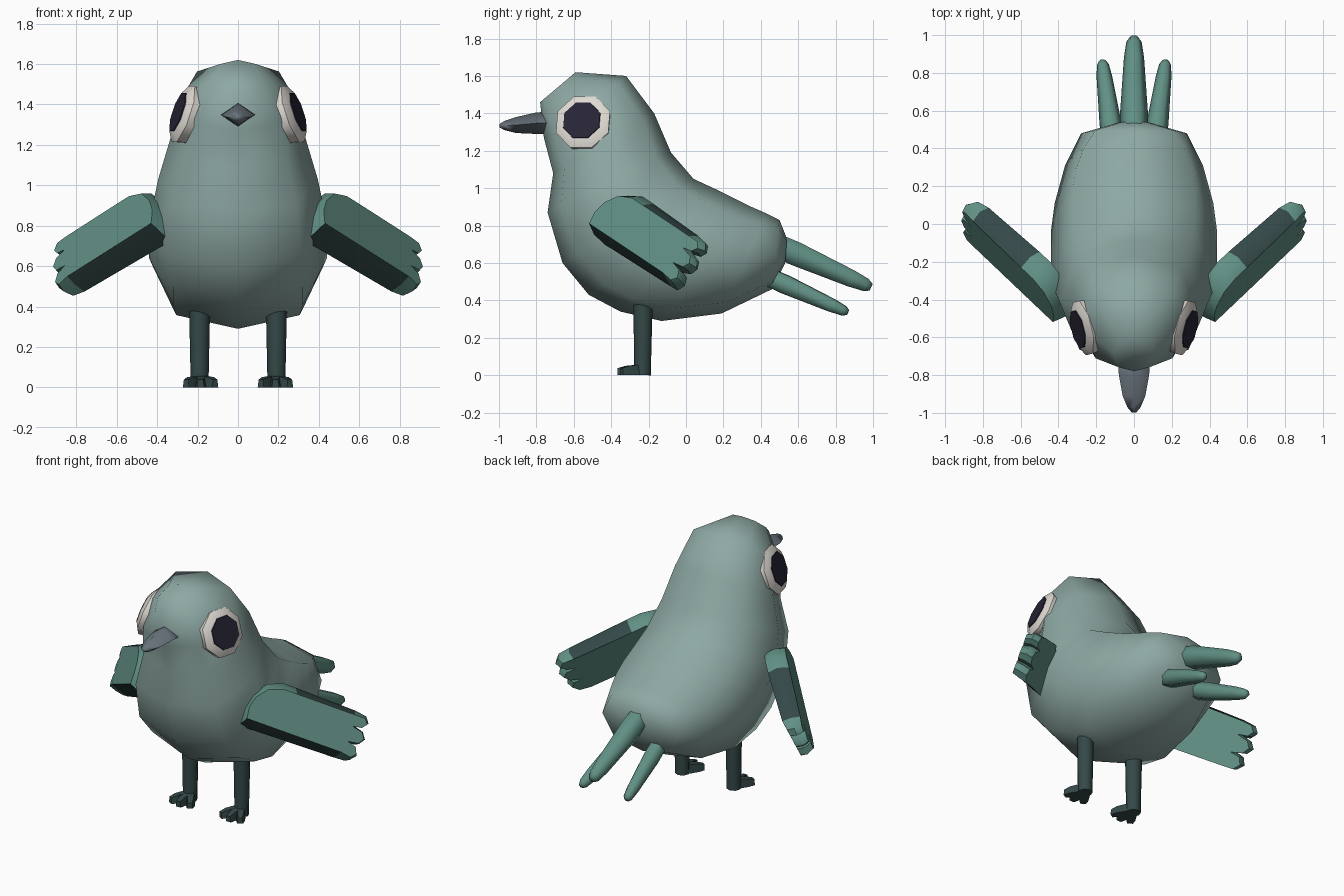
import bpy, bmesh, math
from mathutils import Vector

if "Cube" in bpy.data.objects:
    bpy.data.objects.remove(bpy.data.objects["Cube"], do_unlink=True)


def material(name, rgb):
    m = bpy.data.materials.new(name)
    m.use_nodes = True
    m.diffuse_color = (*rgb, 1)
    bsdf = m.node_tree.nodes["Principled BSDF"]
    bsdf.inputs["Base Color"].default_value = (*rgb, 1)
    bsdf.inputs["Roughness"].default_value = 0.8
    return m


SAGE = material("sage_body", (0.27, 0.395, 0.37))
GREEN = material("feather_green", (0.12, 0.28, 0.235))
DARK = material("dark_green", (0.034, 0.066, 0.064))
GREY = material("beak_grey", (0.14, 0.17, 0.20))
WHITE = material("eye_white", (0.76, 0.72, 0.67))
BLACK = material("pupil_dark", (0.02, 0.018, 0.036))


def loft(name, rings, mats, angle=50, mirror=False, rule=None):
    """Skin closed rings of points, cap both ends; rule(side) gives a side's material."""
    bm = bmesh.new()
    loops = [[bm.verts.new(p) for p in r] for r in rings]
    n = len(loops[0])
    for a, b in zip(loops, loops[1:]):
        for i in range(n):
            j = (i + 1) % n
            f = bm.faces.new((a[i], a[j], b[j], b[i]))
            f.material_index = rule(i) if rule else 0
    bm.faces.new(loops[0][::-1])
    bm.faces.new(loops[-1])
    bmesh.ops.recalc_face_normals(bm, faces=bm.faces)
    mesh = bpy.data.meshes.new(name)
    bm.to_mesh(mesh)
    bm.free()
    for m in mats:
        mesh.materials.append(m)
    ob = bpy.data.objects.new(name, mesh)
    bpy.context.collection.objects.link(ob)
    bpy.ops.object.select_all(action='DESELECT')
    ob.select_set(True)
    bpy.context.view_layer.objects.active = ob
    bpy.ops.object.shade_smooth_by_angle(angle=math.radians(angle))
    if mirror:
        ob.modifiers.new("Mirror", 'MIRROR')
    return ob


def ring(centre, u, v, n=8, turn=0.0, square=(1.0, 1.0)):
    """Ellipse of n points spanned by half axes u and v; square pushes out every second point."""
    c, u, v = Vector(centre), Vector(u), Vector(v)
    pts = []
    for i in range(n):
        a = turn + math.tau * i / n
        ku, kv = square if i % 2 else (1, 1)
        pts.append(c + u * math.cos(a) * ku + v * math.sin(a) * kv)
    return pts


def tube(name, path, radii, mat, n=6, **kw):
    """Tapered round tube along a straight path of points."""
    pts = [Vector(p) for p in path]
    d = (pts[-1] - pts[0]).normalized()
    u = d.orthogonal().normalized() if abs(d.z) > 0.9 else d.cross((0, 0, 1)).normalized()
    v = d.cross(u)
    return loft(name, [ring(p, u * r, v * r, n) for p, r in zip(pts, radii)], [mat], **kw)


# Body: slanted rings given by back point (y, z), belly point (y, z), half width
sections = [
    ((-0.59, 1.62), (-0.78, 1.46), 0.11),
    ((-0.32, 1.60), (-0.76, 1.27), 0.278),
    ((-0.17, 1.40), (-0.71, 1.08), 0.332),
    ((-0.08, 1.19), (-0.74, 0.87), 0.395),
    ((0.04, 1.05), (-0.66, 0.60), 0.438),
    ((0.19, 0.98), (-0.52, 0.43), 0.44),
    ((0.27, 0.94), (-0.35, 0.34), 0.44),
    ((0.35, 0.90), (-0.13, 0.29), 0.42),
    ((0.43, 0.865), (0.19, 0.33), 0.365),
    ((0.50, 0.83), (0.46, 0.46), 0.28),
    ((0.54, 0.73), (0.53, 0.60), 0.09),
]
rings = []
for back, belly, w in sections:
    b, f = Vector((0, *back)), Vector((0, *belly))
    rings.append(ring((b + f) / 2, (b - f) / 2, (w, 0, 0), square=(1.1, 1.03)))
loft("body", rings, [SAGE], angle=85)

# Beak: diamond section tapering to the tip
loft("beak", [ring((0, y, (t + b) / 2), (w, 0, 0), (0, 0, (t - b) / 2), 4)
              for y, t, b, w in [(-0.70, 1.41, 1.29, 0.088), (-0.80, 1.405, 1.29, 0.08),
                                 (-0.91, 1.38, 1.295, 0.06), (-0.97, 1.36, 1.31, 0.035),
                                 (-0.998, 1.343, 1.325, 0.012)]],
     [GREY], angle=100)

# Eyes: octagonal white dome with a thin dark plate on it
normal = Vector((1, -0.25, 0.34)).normalized()
u = normal.cross((0, 0, 1)).normalized()
v = u.cross(normal)
centre = Vector((0.268, -0.55, 1.353))


def eye_ring(offset, r):
    return ring(centre + normal * offset, u * r, v * r, 8, math.pi / 8)


loft("eye_white", [eye_ring(-0.06, 0.145), eye_ring(0.004, 0.156), eye_ring(0.03, 0.114)],
     [WHITE], angle=60, mirror=True)
loft("pupil", [eye_ring(0.029, 0.108), eye_ring(0.035, 0.106)], [BLACK], mirror=True)

# Wings: flat outline with three feather tips, rounded edges, thinner towards the end
along = Vector((0.664, 0.622, -0.415)).normalized()
out = Vector((0.75, -0.56, 0.36))
out = (out - along * out.dot(along)).normalized()
chord = out.cross(along)
root = Vector((0.45, -0.50, 0.80))
outline = [(-0.03, 0), (-0.04, 0.07), (-0.02, 0.14), (0.04, 0.21), (0.13, 0.24),
           (0.22, 0.24), (0.61, 0.24), (0.68, 0.24), (0.705, 0.21), (0.68, 0.18),
           (0.62, 0.17), (0.69, 0.155), (0.715, 0.12), (0.69, 0.085), (0.62, 0.075),
           (0.68, 0.06), (0.70, 0.02), (0.67, -0.01), (0.60, 0)]
TOP_EDGE, BOTTOM_EDGE = 5, len(outline) - 1


def wing_layer(depth, widen, drop, tip_depth, tip_extra):
    """Outline at a depth below the outer face, widened in chord, with its own tip depth."""
    pts = []
    for s, t in outline:
        taper = max(0.0, s - 0.55) / 0.17
        t += (t * widen - drop) * (1 - 0.7 * taper)
        s += tip_extra * taper
        pts.append(root + along * s + chord * t
                   - out * (depth + (tip_depth - depth) * min(taper, 1)))
    return pts


loft("wing", [wing_layer(0, 0, 0, 0.015, 0), wing_layer(0.065, 0.27, 0.028, 0.055, 0.02),
              wing_layer(0.13, 0.30, 0.05, 0.095, 0)],
     [GREEN, DARK], angle=45, mirror=True,
     rule=lambda i: 1 if i in (TOP_EDGE, BOTTOM_EDGE) else 0)


# Tail feathers: long centre one above, a shorter pair below
def feather(name, start, end, r, mirror=False):
    a, b = Vector(start), Vector(end)
    tube(name, [a.lerp(b, t) for t in (0, 0.25, 0.8, 0.95, 1)],
         [r * k for k in (0.95, 1, 0.72, 0.55, 0.3)], GREEN, angle=65, mirror=mirror)


feather("tail_feather_centre", (0, 0.45, 0.71), (0, 0.99, 0.47), 0.074)
feather("tail_feather_side", (0.11, 0.42, 0.535), (0.168, 0.865, 0.335), 0.058, True)

# Legs
tube("leg", [(0.19, -0.232, 0.0), (0.19, -0.232, 0.06), (0.19, -0.23, 0.40)],
     [0.045, 0.045, 0.052], DARK, n=8, mirror=True)

# Toes: three small tapered blocks fanned forwards
for label, turn in (("inner", -31), ("middle", 0), ("outer", 31)):
    a = math.radians(turn)
    fwd = Vector((math.sin(a), -math.cos(a), 0))
    side = Vector((math.cos(a), math.sin(a), 0))
    heel = Vector((0.185, -0.225, 0))
    blocks = []
    for dist, w, h in ((0, 0.025, 0.06), (0.10, 0.027, 0.05), (0.14, 0.018, 0.038)):
        c = heel + fwd * dist
        blocks.append([c - side * w, c + side * w,
                       c + side * w * 0.7 + Vector((0, 0, h)),
                       c - side * w * 0.7 + Vector((0, 0, h))])
    loft("toe_" + label, blocks, [DARK], angle=30, mirror=True)
